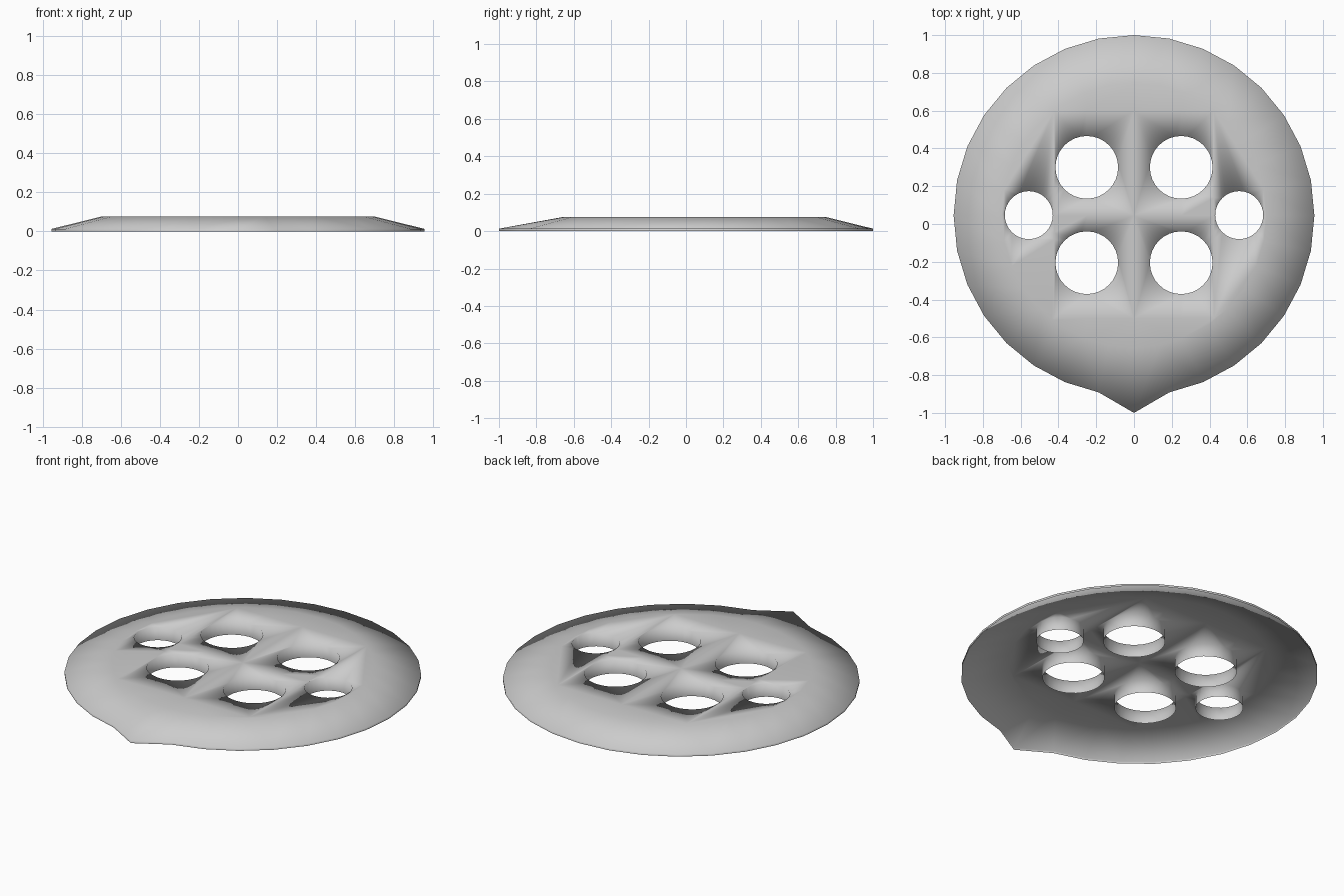
import bpy
import bmesh
from math import sin, cos, pi

cube = bpy.data.objects.get("Cube")
if cube:
    bpy.data.objects.remove(cube)

SIDES = 32
CENTRE_Y = 0.045
RADIUS = 0.955

grey = bpy.data.materials.new("light_grey")
grey.use_nodes = True
colour = (0.6, 0.6, 0.6, 1)
grey.diffuse_color = colour
grey.node_tree.nodes["Principled BSDF"].inputs["Base Color"].default_value = colour


def make_object(name, bm):
    bmesh.ops.recalc_face_normals(bm, faces=bm.faces)
    for face in bm.faces:
        face.smooth = True
    mesh = bpy.data.meshes.new(name)
    bm.to_mesh(mesh)
    bm.free()
    mesh.materials.append(grey)
    obj = bpy.data.objects.new(name, mesh)
    bpy.context.collection.objects.link(obj)
    return obj


def ring(bm, radius, z, pointed):
    verts = []
    for i in range(SIDES):
        a = 2 * pi * i / SIDES - pi / 2
        y = CENTRE_Y + radius * sin(a)
        if pointed and i == 0:
            y = -1.0
        verts.append(bm.verts.new((radius * cos(a), y, z)))
    return verts


# Plate: thin rim with a front point, sloping up to a flat round top
bm = bmesh.new()
rings = [ring(bm, RADIUS, 0, True), ring(bm, RADIUS, 0.013, True),
         ring(bm, 0.7, 0.076, False)]
for low, high in zip(rings, rings[1:]):
    for i in range(SIDES):
        j = (i + 1) % SIDES
        bm.faces.new((low[i], low[j], high[j], high[i]))
bm.faces.new(rings[0])
bm.faces.new(rings[-1])
plate = make_object("holed_plate", bm)

# Hole cutters, mirrored left and right
bm = bmesh.new()
for x, y, radius in ((0.25, 0.3, 0.166), (0.25, -0.205, 0.166), (0.557, 0.047, 0.127)):
    for side in (-1, 1):
        made = bmesh.ops.create_cone(bm, cap_ends=True, segments=32, radius1=radius,
                                     radius2=radius, depth=0.5)
        bmesh.ops.translate(bm, verts=made["verts"], vec=(side * x, y, 0))
cutter = make_object("hole_cutters", bm)
cutter.hide_render = True

# Cut the holes, then drop the cutter
cut = plate.modifiers.new("holes", "BOOLEAN")
cut.operation = "DIFFERENCE"
cut.solver = "EXACT"
cut.object = cutter
bpy.context.view_layer.objects.active = plate
bpy.ops.object.modifier_apply(modifier=cut.name)
bpy.data.objects.remove(cutter)

# Open the underside, leaving a hollow shell with a sleeve around each hole
bm = bmesh.new()
bm.from_mesh(plate.data)
bm.normal_update()
under = [f for f in bm.faces if f.normal.z < -0.9]
bmesh.ops.delete(bm, geom=under, context="FACES")


# Divide the flat top so the smooth shading stays close to the holes
def divide_top(point, normal):
    faces = [f for f in bm.faces if f.normal.z > 0.99]
    edges = {e for f in faces for e in f.edges}
    verts = {v for f in faces for v in f.verts}
    bmesh.ops.bisect_plane(bm, geom=faces + list(edges) + list(verts),
                           plane_co=point, plane_no=normal, dist=0.0001)
    bm.normal_update()


for x in (-0.423, -0.25, 0, 0.25, 0.423):
    divide_top((x, 0, 0), (1, 0, 0))
for y in (-0.5, CENTRE_Y, 0.6):
    divide_top((0, y, 0), (0, 1, 0))
for face in bm.faces:
    face.smooth = True
bm.to_mesh(plate.data)
bm.free()
